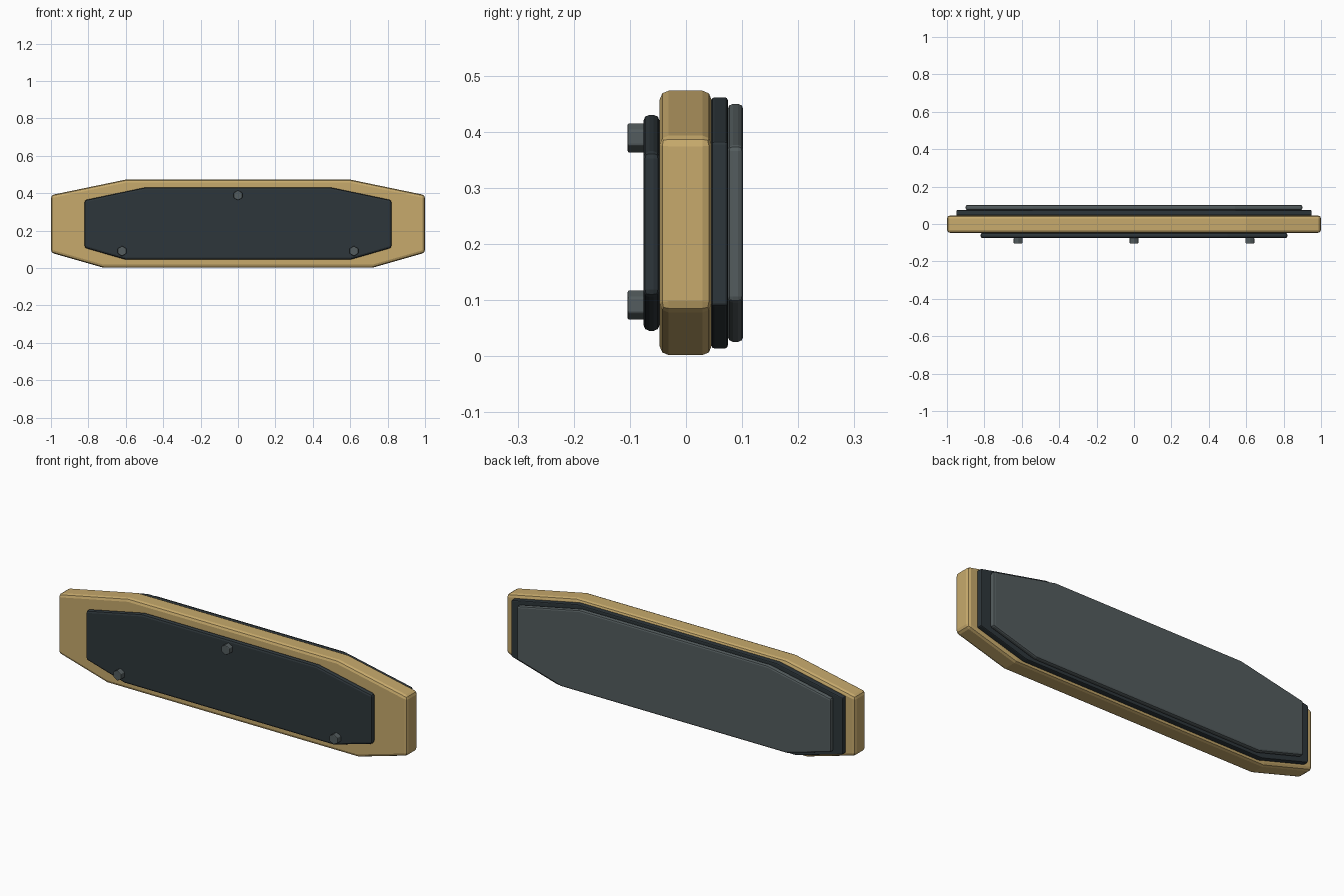
import bpy, math

if "Cube" in bpy.data.objects:
    bpy.data.objects.remove(bpy.data.objects["Cube"])


def material(name, rgb):
    m = bpy.data.materials.new(name)
    m.diffuse_color = (*rgb, 1)
    m.use_nodes = True
    m.node_tree.nodes["Principled BSDF"].inputs["Base Color"].default_value = m.diffuse_color
    return m


tan = material("tan", (0.57, 0.40, 0.15))
dark = material("dark_slate", (0.027, 0.037, 0.043))
grey = material("grey", (0.088, 0.108, 0.112))


def prism(name, points, y0, y1, mat, bevel):
    """Extrude an x-z outline from y0 to y1 and round its edges."""
    n = len(points)
    verts = [(x, y, z) for y in (y0, y1) for x, z in points]
    faces = [tuple(range(n)), tuple(range(2 * n - 1, n - 1, -1))]
    faces += [(i, i + n, (i + 1) % n + n, (i + 1) % n) for i in range(n)]
    mesh = bpy.data.meshes.new(name)
    mesh.from_pydata(verts, [], faces)
    mesh.materials.append(mat)
    ob = bpy.data.objects.new(name, mesh)
    bpy.context.collection.objects.link(ob)
    mod = ob.modifiers.new("Rounded edges", 'BEVEL')
    mod.width, mod.segments = bevel, 2
    mod.limit_method, mod.angle_limit = 'ANGLE', math.radians(30)
    return ob


def outline(right_half):
    """Mirror the right half, listed bottom to top, across x = 0."""
    return right_half + [(-x, z) for x, z in reversed(right_half)]


def scaled(points, s, zc=0.2375):
    return [(x * s, zc + (z - zc) * s) for x, z in points]


# Main body and the two stepped back plates
body = outline([(0.72, 0.002), (1.0, 0.082), (1.0, 0.39), (0.6, 0.473)])
prism("body", body, -0.047, 0.0455, tan, 0.016)
prism("back_plate", scaled(body, 0.95), 0.0455, 0.0745, dark, 0.005)
prism("back_cover", scaled(body, 0.9), 0.0745, 0.102, grey, 0.009)

# Front plate
plate = outline([(0.6, 0.045), (0.82, 0.108), (0.82, 0.363), (0.5, 0.43)])
prism("front_plate", plate, -0.076, -0.047, dark, 0.011)

# Hexagonal bolts
for name, x, z in (("bolt_top", 0, 0.389), ("bolt_left", -0.62, 0.091),
                   ("bolt_right", 0.62, 0.091)):
    hexagon = [(x + 0.0268 * math.sin(-i * math.pi / 3),
                z - 0.0268 * math.cos(i * math.pi / 3)) for i in range(6)]
    hexagon.reverse()
    prism(name, hexagon, -0.104, -0.074, grey, 0.003)
